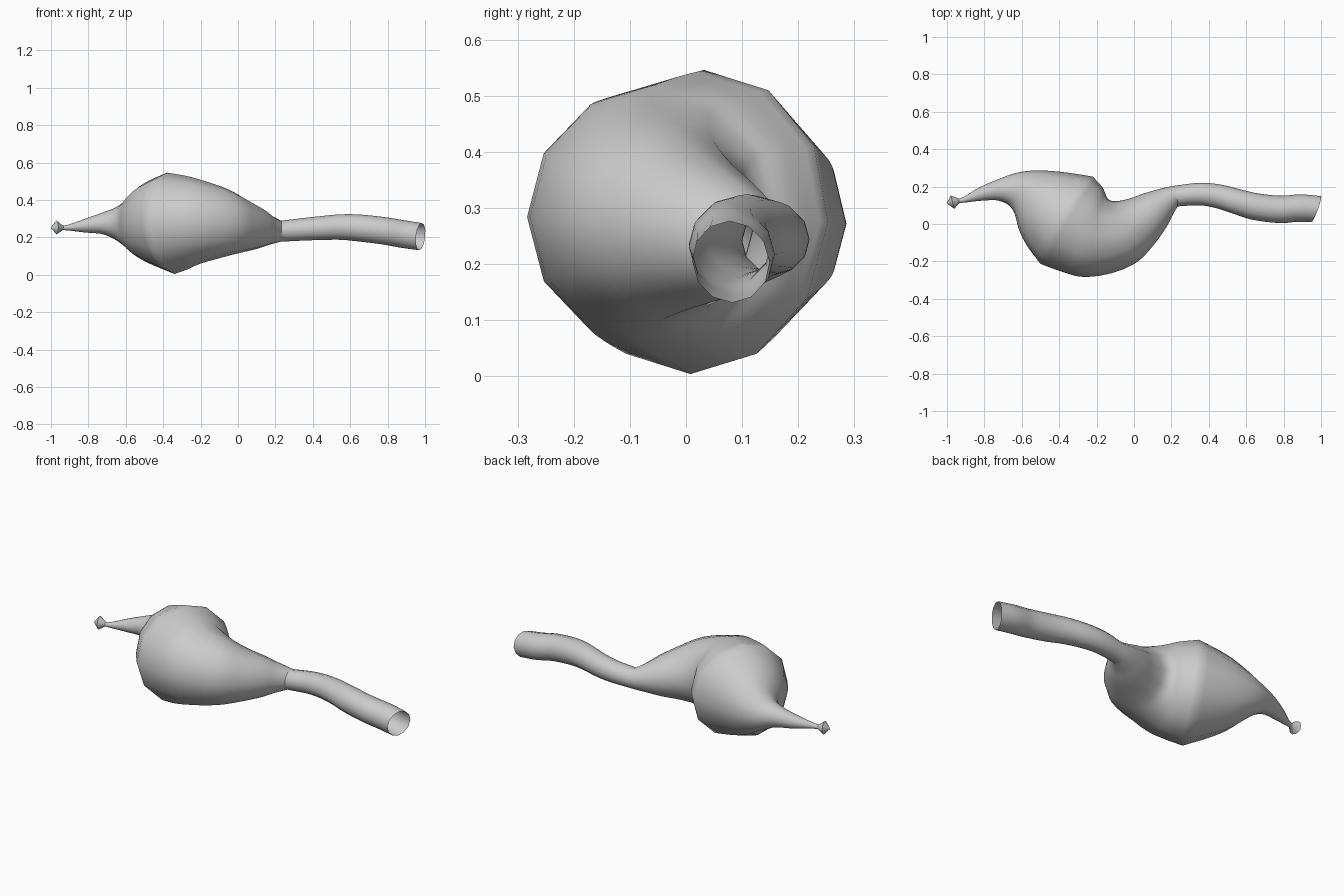
import bpy, bmesh, math
from mathutils import Vector

if "Cube" in bpy.data.objects:
    bpy.data.objects.remove(bpy.data.objects["Cube"])

SIDES, STEPS = 12, 4

# Each ring: x, y, z, radius, heading (deg in plan), pitch (deg)
KNOB = [(-1.0, .111, .252, .002, 15, 0), (-.97, .117, .253, .037, 15, 0), (-.936, .124, .251, .012, 15, 0)]
THIN_TUBE = [(-.936, .124, .251, .012, 15, 0), (-.9, .132, .253, .017, 15, 3), (-.82, .16, .262, .036, 12, 5),
             (-.72, .183, .274, .059, 0, 4), (-.635, .178, .27, .099, -9, 2),
             (-.56, .13, .272, .166, -20, 2), (-.485, .08, .275, .217, -23, 4), (-.36, .02, .275, .272, -31, 5)]
SAC = [(-.36, .02, .275, .272, -31, 5), (-.275, -.03, .28, .25, -25, 2), (-.2, -.065, .284, .224, -13, 0),
       (-.065, -.045, .277, .182, 20, -3), (.025, .005, .262, .145, 31, -5),
       (.11, .07, .248, .11, 33, -5), (.17, .115, .24, .08, 25, -3), (.23, .15, .233, .056, 4, 0)]
WIDE_TUBE = [(.23, .15, .233, .056, 4, 0), (.35, .16, .243, .06, 0, 4), (.45, .148, .25, .064, -10, 3),
             (.55, .12, .255, .068, -15, 0), (.65, .093, .25, .072, -12, -5),
             (.78, .078, .235, .073, 0, -8), (.88, .085, .218, .074, -8, -8), (.976, .08, .204, .073, -20, -6)]


def smooth_path(rings):
    """Catmull-Rom subdivision of a list of rings."""
    v = [Vector(r) for r in rings]
    v = [2 * v[0] - v[1]] + v + [2 * v[-1] - v[-2]]
    out = []
    for a, b, c, d in zip(v, v[1:], v[2:], v[3:]):
        for i in range(STEPS):
            t = i / STEPS
            out.append(.5 * (2 * b + (c - a) * t + (2 * a - 5 * b + 4 * c - d) * t**2
                             + (3 * b - a - 3 * c + d) * t**3))
    return out + [v[-2]]


def loft(name, rings):
    bm = bmesh.new()
    loops = []
    for x, y, z, r, heading, pitch in rings:
        h, p = math.radians(heading), math.radians(pitch)
        side = Vector((-math.sin(h), math.cos(h), 0))
        up = Vector((-math.sin(p) * math.cos(h), -math.sin(p) * math.sin(h), math.cos(p)))
        loops.append([bm.verts.new(Vector((x, y, z)) + r * (side * math.cos(a) + up * math.sin(a)))
                      for a in (2 * math.pi * i / SIDES for i in range(SIDES))])
    for a, b in zip(loops, loops[1:]):
        for i in range(SIDES):
            j = (i + 1) % SIDES
            bm.faces.new((a[i], a[j], b[j], b[i]))
    bm.faces.new(loops[0])  # closed tip; the wide end stays open
    bmesh.ops.recalc_face_normals(bm, faces=bm.faces)
    # keep normals pointing outward on the open surface
    if bm.calc_volume(signed=True) < 0:
        bmesh.ops.reverse_faces(bm, faces=bm.faces)
    for f in bm.faces:
        f.smooth = True
    mesh = bpy.data.meshes.new(name)
    bm.to_mesh(mesh)
    bm.free()
    ob = bpy.data.objects.new(name, mesh)
    bpy.context.collection.objects.link(ob)
    return ob


# One continuous hollow skin: knob, thin tube, swollen sac, wide open tube
rings = [Vector(r) for r in KNOB[:-1]]
rings += smooth_path(THIN_TUBE)[:-1] + smooth_path(SAC)[:-1] + smooth_path(WIDE_TUBE)
organ = loft("hollow_sac_with_tubes", rings)
organ.select_set(True)
bpy.context.view_layer.objects.active = organ
bpy.ops.object.shade_smooth_by_angle(angle=math.radians(40))
